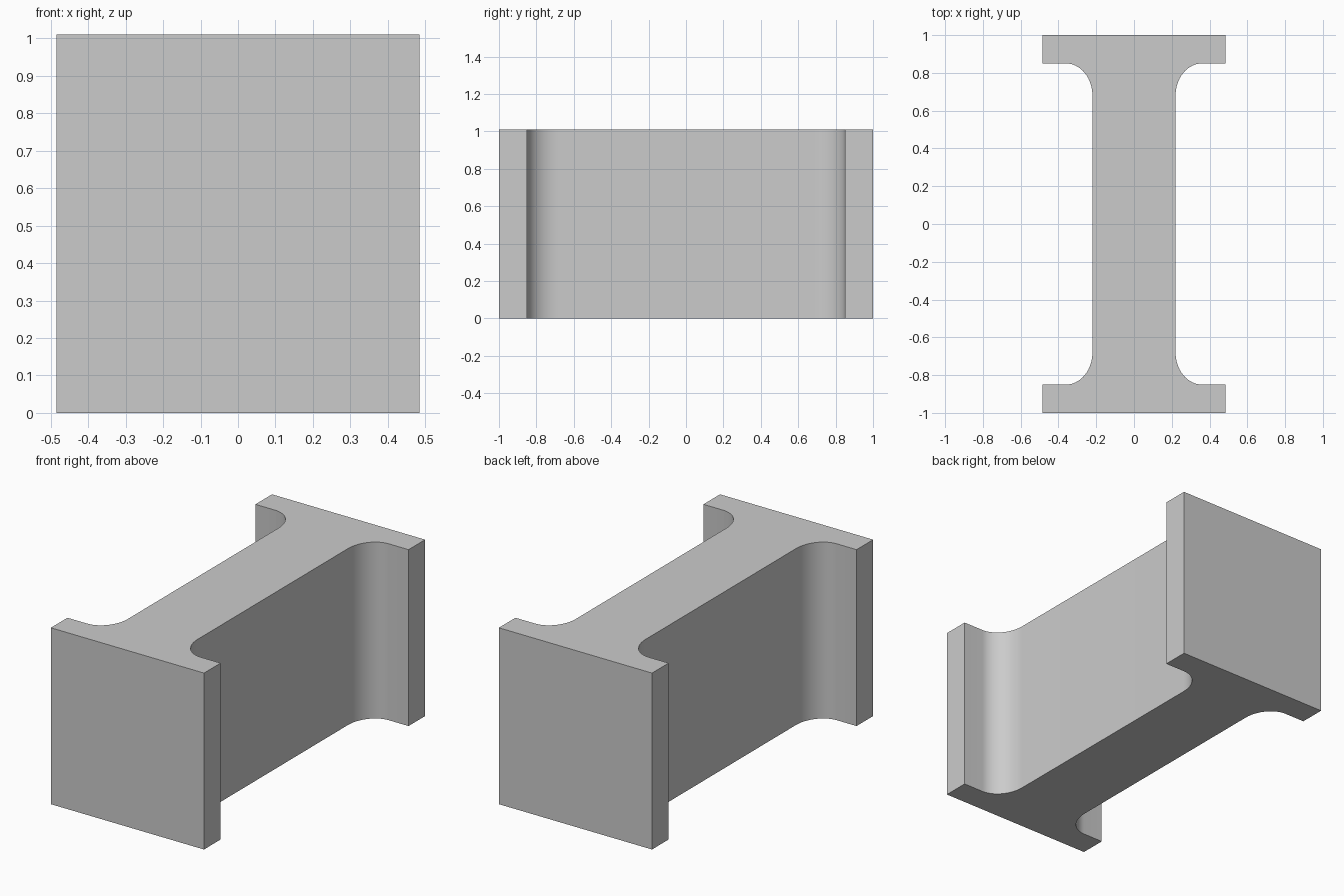
import bpy, bmesh, math

cube = bpy.data.objects.get("Cube")
if cube:
    bpy.data.objects.remove(cube, do_unlink=True)

HALF_W, HALF_L, HEIGHT = 0.485, 1.0, 1.01   # overall block
WEB, FLANGE_Y = 0.22, 0.85                  # web half width, inner flange face
FILLET_X, FILLET_Y, STEPS = 0.14, 0.17, 16  # fillet size

# Quarter outline: flange end, then the curve blending into the web
quarter = [(HALF_W, HALF_L), (HALF_W, FLANGE_Y)]
for i in range(STEPS + 1):
    a = math.pi / 2 * i / STEPS
    quarter.append((WEB + FILLET_X * (1 - math.sin(a)),
                    FLANGE_Y - FILLET_Y * (1 - math.cos(a))))

# Mirror the quarter into the full clockwise outline
right = quarter + [(x, -y) for x, y in reversed(quarter)]
outline = right + [(-x, y) for x, y in reversed(right)]

# Extrude the outline upward
bm = bmesh.new()
base = bm.faces.new([bm.verts.new((x, y, 0)) for x, y in outline])
ext = bmesh.ops.extrude_face_region(bm, geom=[base], use_keep_orig=True)
top = [g for g in ext["geom"] if isinstance(g, bmesh.types.BMVert)]
bmesh.ops.translate(bm, vec=(0, 0, HEIGHT), verts=top)
bmesh.ops.recalc_face_normals(bm, faces=bm.faces)
mesh = bpy.data.meshes.new("i_beam_block")
bm.to_mesh(mesh)
bm.free()

# Plain grey material
grey = bpy.data.materials.new("light_grey")
grey.use_nodes = True
colour = (0.6, 0.6, 0.6, 1)
grey.diffuse_color = colour
grey.node_tree.nodes["Principled BSDF"].inputs["Base Color"].default_value = colour
mesh.materials.append(grey)

beam = bpy.data.objects.new("i_beam_block", mesh)
bpy.context.collection.objects.link(beam)

# Smooth fillets with sharp corners
bpy.ops.object.select_all(action='DESELECT')
beam.select_set(True)
bpy.context.view_layer.objects.active = beam
bpy.ops.object.shade_smooth_by_angle(angle=math.radians(30))
